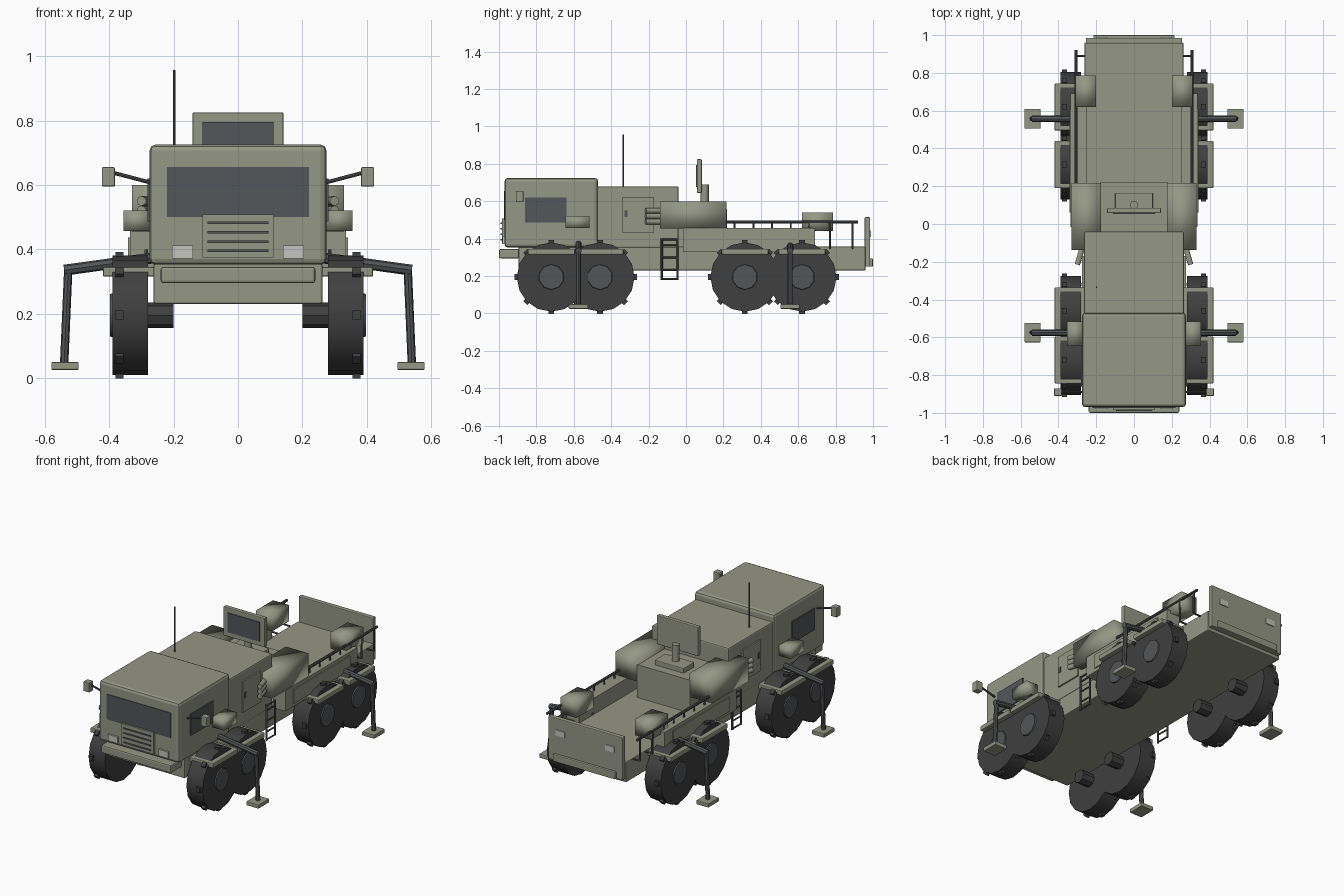
import bpy, math
from mathutils import Vector

if "Cube" in bpy.data.objects:
    bpy.data.objects.remove(bpy.data.objects["Cube"])


def material(name, r, g, b):
    m = bpy.data.materials.new(name)
    m.diffuse_color = (r, g, b, 1)
    m.use_nodes = True
    m.node_tree.nodes["Principled BSDF"].inputs["Base Color"].default_value = m.diffuse_color
    return m


OLIVE = material("olive_paint", 0.30, 0.31, 0.235)
RUBBER = material("tyre_rubber", 0.05, 0.05, 0.05)
STEEL = material("dark_steel", 0.085, 0.09, 0.095)
GLASS = material("window_glass", 0.085, 0.095, 0.105)
LAMP = material("lamp_lens", 0.55, 0.55, 0.52)


def finish(name, mat, smooth=False):
    o = bpy.context.object
    o.name = name
    o.data.materials.append(mat)
    if smooth:
        bpy.ops.object.shade_smooth_by_angle(angle=math.radians(40))
    return o


def box(name, x, y, z, mat=OLIVE, bevel=0.0, soft=False):
    """Box from (min, max) ranges on each axis."""
    c = [(r[0] + r[1]) / 2 for r in (x, y, z)]
    bpy.ops.mesh.primitive_cube_add(size=1, location=c)
    o = finish(name, mat)
    o.scale = [abs(r[1] - r[0]) for r in (x, y, z)]
    bpy.ops.object.transform_apply(location=False, rotation=False, scale=True)
    if bevel:
        mod = o.modifiers.new("rounded_edges", "BEVEL")
        mod.width, mod.segments = bevel, 2
    if soft:
        bpy.ops.object.shade_smooth()
    return o


def rod(name, a, b, r, mat=STEEL, sides=8, r2=None):
    """Round bar between two points, optionally tapered."""
    a, b = Vector(a), Vector(b)
    d = b - a
    bpy.ops.mesh.primitive_cone_add(vertices=sides, radius1=r, radius2=r if r2 is None else r2,
                                    depth=d.length, location=(a + b) / 2,
                                    rotation=d.to_track_quat('Z', 'Y').to_euler())
    return finish(name, mat, True)


# Hull, cab, engine housing and rear deck
box("hull", (-.262, .262), (-.895, .96), (.23, .357), bevel=.006)
box("cab", (-.275, .275), (-.97, -.47), (.352, .725), bevel=.018)
box("engine_housing", (-.265, .265), (-.475, -.04), (.35, .68), bevel=.008)
box("sensor_platform", (-.18, .18), (-.05, .22), (.35, .56))
box("tailgate", (-.255, .255), (.955, .985), (.25, .515), bevel=.005)
box("rear_bumper", (-.215, .215), (.97, 1.0), (.25, .295), bevel=.006)
box("front_bumper", (-.24, .24), (-1.0, -.89), (.295, .345), bevel=.008)

# Front of the cab
box("windscreen", (-.22, .22), (-.974, -.966), (.50, .655), GLASS)
box("grille", (-.11, .11), (-.985, -.965), (.375, .508))
for i in range(4):
    z = .395 + i * .029
    box("grille_slot", (-.094, .094), (-.991, -.984), (z - .004, z + .004), STEEL)

# Antenna
rod("antenna", (-.198, -.335, .675), (-.198, -.335, .957), .004)

# Display panel on its stand
box("stand_base", (-.10, .10), (.06, .165), (.55, .59), bevel=.005)
rod("stand_post", (0, .10, .58), (0, .10, .69), .022, OLIVE, 10)
box("display_panel", (-.142, .142), (.058, .085), (.645, .825), bevel=.005)
box("display_glass", (-.11, .11), (.053, .059), (.675, .795), GLASS)

for s in (-1, 1):
    def sx(a, b):
        return (s * a, s * b)

    # Cab side fittings
    box("headlamp", sx(.14, .205), (-.98, -.965), (.372, .412), LAMP)
    box("side_window", sx(.27, .281), (-.86, -.64), (.487, .62), GLASS)
    box("cab_side_box", sx(.27, .355), (-.645, -.515), (.457, .52), soft=True)
    rod("mirror_arm", (s * .275, -.89, .608), (s * .385, -.89, .637), .006)
    box("mirror", sx(.382, .423), (-.91, -.87), (.595, .655), bevel=.004)

    # Engine housing fittings
    box("side_hatch", sx(.26, .274), (-.34, -.17), (.43, .622))
    box("hatch_glass", sx(.27, .278), (-.328, -.312), (.515, .55), GLASS)
    for z in (.49, .52, .55):
        rod("launcher_tube", (s * .275, -.13, z), (s * .30, -.215, z), .015, OLIVE, 10)

    # Side pods and rear lockers
    box("side_pod", sx(.175, .33), (-.138, .217), (.455, .60), soft=True)
    box("rear_locker", sx(.25, .335), (-.015, .69), (.33, .457))
    box("locker_panel", sx(.33, .342), (.06, .61), (.35, .437))
    box("rail_box", sx(.2, .31), (.62, .785), (.44, .54), soft=True)

    # Hand rail
    rod("hand_rail", (s * .308, .2, .49), (s * .308, .92, .49), .008)
    for y in (.26, .36, .46, .56, .66):
        rod("short_rail_post", (s * .308, y, .45), (s * .308, y, .49), .005, sides=6)
    for y in (.77, .89):
        rod("rail_post", (s * .308, y, .35), (s * .308, y, .49), .006, sides=6)
        rod("rail_bracket", (s * .25, y, .35), (s * .308, y, .352), .006, sides=6)

    # Ladder
    for y in (-.13, -.045):
        rod("ladder_side", (s * .285, y, .18), (s * .285, y, .40), .006, sides=6)
    for z in (.185, .233, .30, .365, .395):
        rod("ladder_rung", (s * .285, -.13, z), (s * .285, -.045, z), .005, sides=6)

    # Tail lamps
    box("tail_lamp", sx(.14, .20), (.983, .99), (.41, .445), LAMP)

    # Wheels with lugs, hubs and mudguards
    for y in (-.72, -.46, .315, .62):
        zc = .195
        rod("tyre", (s * .28, y, zc), (s * .39, y, zc), .185, RUBBER, 16)
        rod("hub", (s * .38, y, zc), (s * .397, y, zc), .072, STEEL, 10, .066)
        rod("axle", (s * .2, y, zc), (s * .29, y, zc), .04, RUBBER, 8)
        for k in range(8):
            a = k * math.pi / 4
            o = box("tyre_lug", (-.0125, .0125), (-.015, .015), (-.015, .015), RUBBER)
            o.location = (s * .3675, y + .182 * math.cos(a), zc + .182 * math.sin(a))
            o.rotation_euler = (a, 0, 0)
        box("mudguard", sx(.255, .42), (y - .125, y + .125), (.315, .345), bevel=.005)

    # Folding stabiliser legs
    for y in (-.575, .557):
        rod("stabiliser_arm", (s * .25, y, .375), (s * .54, y, .335), .017)
        rod("stabiliser_leg", (s * .527, y, .345), (s * .54, y, .045), .013)
        box("stabiliser_foot", sx(.495, .58), (y - .052, y + .052), (.025, .05), bevel=.004)
